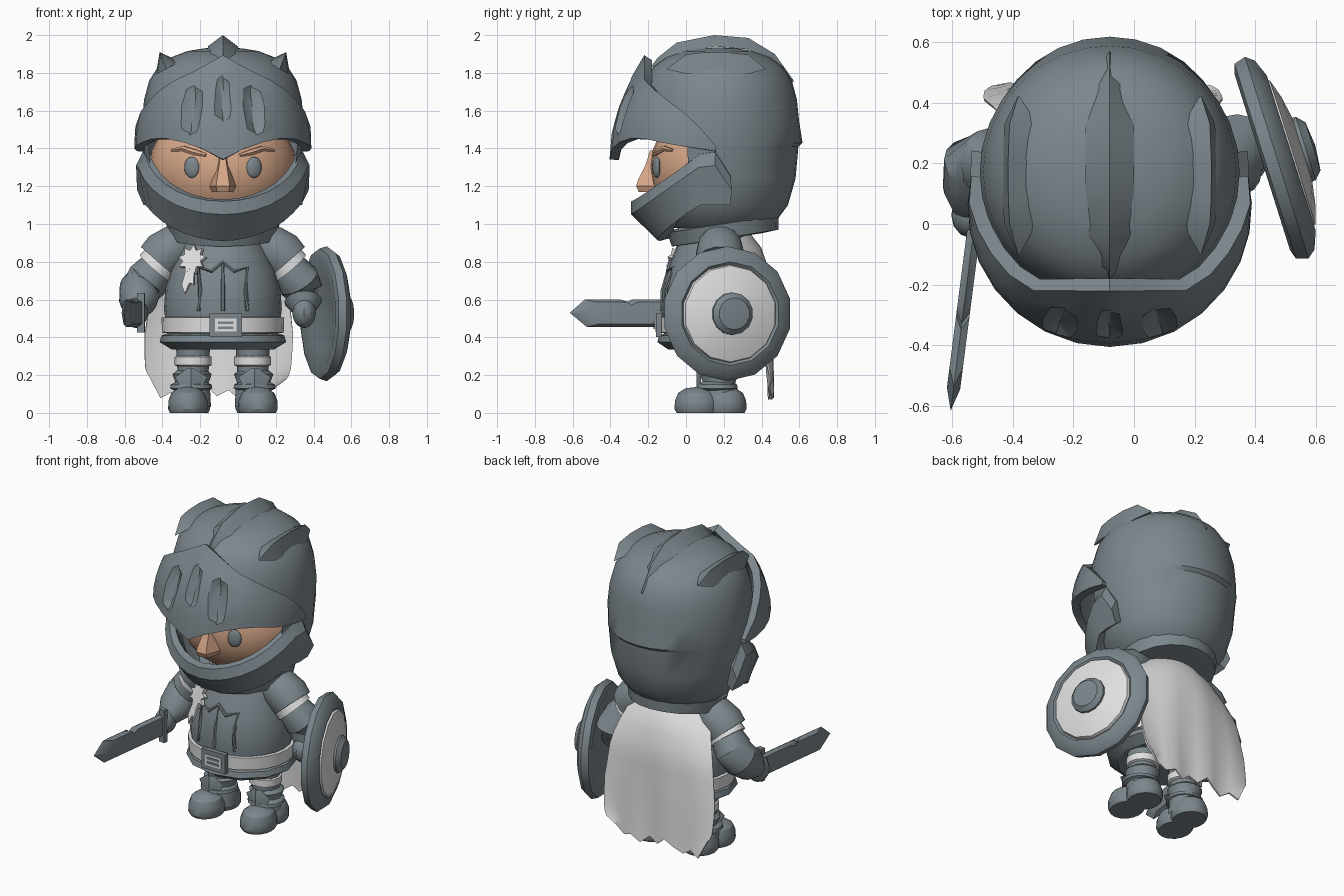
import bpy, bmesh
from math import sin, cos, pi, radians, sqrt
from mathutils import Vector, Matrix

cube = bpy.data.objects.get("Cube")
if cube:
    bpy.data.objects.remove(cube)


def material(name, rgb):
    m = bpy.data.materials.new(name)
    m.use_nodes = True
    m.diffuse_color = (*rgb, 1)
    m.node_tree.nodes["Principled BSDF"].inputs["Base Color"].default_value = (*rgb, 1)
    return m


STEEL = material("steel grey", (0.20, 0.24, 0.265))
WHITE = material("white", (0.75, 0.75, 0.75))
SKIN = material("skin", (0.68, 0.39, 0.25))
CX, HY, BY = -0.08, 0.17, 0.15      # symmetry axis, head centre, body centre
parts = []


def build(name, rings, mat, loop=True, caps=False, cut=None, mx=None):
    """Bridge a list of point rings into a mesh object."""
    bm = bmesh.new()
    rows = [[bm.verts.new(p) for p in ring] for ring in rings]
    n = len(rows[0])
    for a, b in zip(rows, rows[1:]):
        for j in range(n if loop else n - 1):
            k = (j + 1) % n
            bm.faces.new((a[j], a[k], b[k], b[j]))
    if caps:
        bm.faces.new(rows[0])
        bm.faces.new(rows[-1])
    bmesh.ops.remove_doubles(bm, verts=bm.verts, dist=1e-5)
    if cut:
        gone = [f for f in bm.faces if cut(f.calc_center_median())]
        bmesh.ops.delete(bm, geom=gone, context='FACES')
    if mx:
        bm.transform(mx)
    bmesh.ops.recalc_face_normals(bm, faces=bm.faces)
    me = bpy.data.meshes.new(name)
    bm.to_mesh(me)
    bm.free()
    me.materials.append(mat)
    ob = bpy.data.objects.new(name, me)
    bpy.context.collection.objects.link(ob)
    parts.append(ob)
    return ob


def lathe(name, profile, mat, loc=(0, 0, 0), depth=1, seg=24, **kw):
    """Profile is a list of (radius, height)."""
    rings = [[(loc[0] + r * cos(a), loc[1] + r * sin(a) * depth, loc[2] + z)
              for a in (2 * pi * i / seg for i in range(seg))] for r, z in profile]
    return build(name, rings, mat, **kw)


def tube(name, pts, radii, mat, seg=12):
    pts = [Vector(p) for p in pts]
    rings = []
    for i, p in enumerate(pts):
        t = pts[min(i + 1, len(pts) - 1)] - pts[max(i - 1, 0)]
        q = t.to_track_quat('Z', 'Y')
        rings.append([p + q @ Vector((cos(a), sin(a), 0)) * radii[i]
                      for a in (2 * pi * k / seg for k in range(seg))])
    return build(name, rings, mat, caps=True)


def ball(name, loc, size, mat, seg=20, turn=0):
    rings = [[(size[0] * sin(b) * cos(a), size[1] * sin(b) * sin(a), size[2] * cos(b))
              for a in (2 * pi * i / seg for i in range(seg))] for b in (pi * j / 12 for j in range(13))]
    return build(name, rings, mat, mx=Matrix.Translation(loc) @ Matrix.Rotation(turn, 4, 'Z'))


def box(name, loc, size, mat, mx=None):
    corners = [(-1, -1), (1, -1), (1, 1), (-1, 1)]
    rings = [[(loc[0] + size[0] * x / 2, loc[1] + size[1] * y / 2, loc[2] + size[2] * z / 2)
              for x, y in corners] for z in (-1, 1)]
    return build(name, rings, mat, caps=True, mx=mx)


def interp(pairs, x):
    for (x0, y0), (x1, y1) in zip(pairs, pairs[1:]):
        if x <= x1:
            return y0 + (y1 - y0) * (x - x0) / (x1 - x0)
    return pairs[-1][1]


def bake(ob):
    dg = bpy.context.evaluated_depsgraph_get()
    me = bpy.data.meshes.new_from_object(ob.evaluated_get(dg))
    ob.modifiers.clear()
    ob.data = me


def around(r, a, z):
    return (CX + r * sin(a), HY - r * cos(a), z)


# Helmet shell with face opening and a lip at the back
shell = [(.26, .98), (.31, 1.02), (.37, 1.1), (.41, 1.24), (.425, 1.41), (.427, 1.43), (.428, 1.55), (.417, 1.66),
         (.39, 1.76), (.345, 1.83), (.28, 1.88), (.19, 1.915), (.1, 1.93), (0, 1.935)]
rings = [[around(r + (.05 * max(0, -cos(a) - .6) if z == 1.43 else 0), a, z)
          for a in (2 * pi * i / 32 for i in range(32))] for r, z in shell]
build("helmet_shell", rings, STEEL, cut=lambda c: 1.12 < c.z < 1.55 and c.y < 0.02)
lathe("helmet_collar", [(0, -.04), (.2, -.05), (.285, -.045), (.3, .03), (.22, .05)], STEEL, seg=20,
      mx=Matrix.Translation((CX, .2, .97)) @ Matrix.Rotation(radians(9), 4, 'X'))

# Jaw guard
rings = []
for i in range(-9, 10):
    a = radians(i * 11)
    s = min(1, abs(i) * 11 / 75)
    y = HY - .46 * cos(a)
    top = 1.25 if abs(i) == 9 else min(1.38, 1.12 + .7 * (y + .29))
    low = .91 + .19 * s * s
    rings.append([around(.41 - .01 * s, a, top + .01), around(.46 - .035 * s, a, top), around(.46, a, top - .07),
                  around(.31 + .11 * s, a, low), around(.2 + .18 * s, a, low + .03)])
build("jaw_guard", rings, STEEL, caps=True)

# Raised visor with three grooves
top_z = [(0, 1.88), (38, 1.73), (72, 1.56), (88, 1.41)]
low_z = [(0, 1.34), (16, 1.42), (38, 1.46), (60, 1.42), (88, 1.385)]
rings = []
for i in range(-8, 9):
    d = abs(i) * 11
    a = radians(i * 11)
    rb = .427 + .123 * cos(a)
    rt = min(.45, .37 / max(cos(a), .1), rb)
    z0, z1 = interp(low_z, d), interp(top_z, d)
    rings.append([around(rb + (rt - rb) * t * t, a, z0 + (z1 - z0) * t) for t in (0, .25, .5, .75, 1)])
visor = build("visor", rings, STEEL, loop=False)
solid = visor.modifiers.new("thickness", 'SOLIDIFY')
solid.thickness, solid.offset = .05, 0
cutters = []
for a, z, r in ((-.32, 1.6, .523), (0, 1.67, .508), (.32, 1.6, .523)):
    mx = Matrix.Translation(around(r, a, z)) @ Matrix.Rotation(a, 4, 'Z') @ Matrix.Rotation(radians(-20), 4, 'X')
    rim = [(0, .2), (.09, .14), (.09, -.14), (0, -.2), (-.09, -.14), (-.09, .14)]
    outer = [(x, -.03, h) for x, h in rim]
    inner = [(x * .04, .03, h * .5) for x, h in rim]
    c = build("groove_cutter", [outer, inner], STEEL, caps=True, mx=mx)
    c.hide_render = True
    mod = visor.modifiers.new("groove", 'BOOLEAN')
    mod.operation, mod.object = 'DIFFERENCE', c
    cutters.append(c)
bake(visor)
for c in cutters:
    parts.remove(c)
    bpy.data.objects.remove(c)

# Crest and side ridges
crest = [(-.18, 1.84), (-.15, 1.88), (-.05, 1.96), (.15, 2.0), (.33, 1.985), (.47, 1.9), (.57, 1.76)]
build("crest", [[(CX - w, HY + (y - HY) * .93, z - .06), (CX, y, z), (CX + w, HY + (y - HY) * .93, z - .06)]
                for (y, z), w in zip(crest, (.02, .06, .075, .08, .08, .07, .02))], STEEL, caps=True)
for s, side in ((-1, "right"), (1, "left")):
    rings = [[(CX + s * (.3 - .07 * k), y, 1.82 + .04 * k), (CX + s * (.3 + .035 * k), y, 1.82 + .09 * k),
              (CX + s * (.3 + .055 * k), y, 1.82 - .03 * k)]
             for y, k in ((-.1, .05), (0, .85), (.08, .97), (.2, 1), (.33, .85), (.42, .05))]
    build(side + "_ridge", rings, STEEL, caps=True)


# Face
def face_y(x, z):
    return HY - .36 * sqrt(1 - (x / .39) ** 2 - ((z - 1.3) / .34) ** 2)


ball("face", (CX, HY, 1.3), (.39, .36, .34), SKIN, seg=28)
nose = [(1.39, .02, .012, -.19), (1.31, .035, .02, -.215), (1.23, .07, .032, -.255), (1.2, .078, .036, -.264),
        (1.17, .06, .03, -.25)]
build("nose", [[(CX - b, -.14, z), (CX - f, y, z), (CX + f, y, z), (CX + b, -.14, z)]
               for z, b, f, y in nose], SKIN, caps=True)
for s, side in ((-1, "right"), (1, "left")):
    ball(side + "_eye", (CX + s * .165, face_y(.165, 1.3), 1.3), (.042, .018, .056), STEEL, turn=s * .35)
    arch = ((.09, 1.365), (.15, 1.38), (.21, 1.4), (.27, 1.39))
    tube(side + "_brow", [(CX + s * x, face_y(x, z), z) for x, z in arch], (.01, .017, .016, .008), SKIN, seg=6)

# Torso, belt, skirt
torso = [(.34, .27), (.42, .295), (.55, .312), (.65, .305), (.75, .28), (.85, .235), (.96, .18)]
lathe("torso", [(r, z) for z, r in torso], STEEL, (CX, BY, 0), .9, caps=True)
lathe("belt", [(.28, .42), (.322, .425), (.325, .505), (.28, .51)], WHITE, (CX, BY, 0), .9)
lathe("skirt", [(0, .35), (.27, .335), (.335, .375), (.325, .41), (.28, .425)], STEEL, (CX, BY, 0), .9, seg=12)
box("buckle", (-.065, -.145, .465), (.17, .03, .125), STEEL)
box("buckle_inset", (-.065, -.161, .465), (.115, .008, .07), WHITE)
for z in (.45, .478):
    box("buckle_prong", (-.065, -.167, z), (.08, .008, .014), STEEL)


def chest(x, z, lift=0):
    return (CX + x, BY - .9 * sqrt(interp(torso, z) ** 2 - x * x) - lift, z)


trim = [(-.13, .54), (-.12, .65), (-.13, .77), (-.06, .75), (0, .8), (.06, .75), (.13, .77), (.12, .65), (.13, .54)]
tube("chest_trim", [chest(*p) for p in trim], [.011] * len(trim), STEEL, seg=6)
tube("chest_fold", [chest(0, .54), chest(0, .65), chest(0, .79)], (.011, .011, .008), STEEL, seg=6)

# Medal
mx = Matrix.Translation(chest(-.16, .81, .03)) @ Matrix.Rotation(-.45, 4, 'Z') @ Matrix.Rotation(-.3, 4, 'X')
star = [(sin(pi * i / 9) * (.08, .052)[i % 2], cos(pi * i / 9) * (.08, .052)[i % 2]) for i in range(18)]
build("medal", [[(x, y, z) for x, z in star] for y in (-.012, .012)], WHITE, caps=True, mx=mx)
ribbon = [(-.025, -.05), (.02, -.05), (.03, -.14), (.005, -.13), (-.015, -.19), (-.04, -.14)]
build("medal_ribbon", [[(x, y - .005, z) for x, z in ribbon] for y in (-.006, .006)], WHITE, caps=True, mx=mx)

# Arms and legs
for s, side, elbow, hand in ((-1, "right", (.44, .19, .65), (.46, .03, .53)), (1, "left", (.42, .25, .65), (.43, .17, .53))):
    def P(x, y, z):
        return Vector((CX + s * x, y, z))

    elbow, hand = P(*elbow), P(*hand)
    tube(side + "_shoulder", [P(.1, .18, .94), P(.17, .18, .92), P(.25, .18, .88), P(.31, .18, .84), P(.345, .18, .80)],
         (.05, .095, .12, .128, .122), STEEL, seg=14)
    tube(side + "_arm_band", [P(.325, .18, .80), P(.355, .185, .765)], (.108, .112), WHITE)
    tube(side + "_arm", [P(.25, .18, .86), P(.35, .19, .76), P(.4, .2, .7), elbow,
                         elbow.lerp(hand, .5), elbow.lerp(hand, .9)], (.08, .1, .115, .112, .1, .06), STEEL, seg=16)
    ball(side + "_hand", hand, (.062, .075, .08), STEEL, seg=12)
    tube(side + "_thigh", [P(.158, .17, .18), P(.158, .17, .38)], (.08, .092), STEEL)
    lathe(side + "_knee_band", [(.08, -.03), (.098, -.022), (.098, .022), (.08, .03)], WHITE, P(.157, .17, .275), seg=14)
    lathe(side + "_boot_shaft", [(.1, .03), (.095, .13), (.088, .16), (.104, .205), (.08, .225)], STEEL,
          P(.163, .175, 0), seg=14)
    lathe(side + "_boot_cuff", [(.08, .115), (.112, .13), (.108, .15), (.08, .165)], STEEL, P(.168, .165, 0), seg=14)
    build(side + "_shin_plate", [[P(.168 + x * w, .08 - .025 * (1 - abs(x)), z) for x in (-1, 0, 1)]
                                 for z, w in ((.12, .05), (.19, .085), (.235, .02))], STEEL, loop=False)
    sole = [(0, 0), (.095, 0), (.105, .02), (.103, .065), (.088, .105), (.055, .13), (0, .138)]
    lathe(side + "_boot_toe", sole, STEEL, P(.185, .06, 0), 1.15, seg=16)
    lathe(side + "_boot_heel", sole, STEEL, P(.172, .205, 0), 1.1, seg=16)

# Sword
mx = Matrix.Translation((-.525, 0, .53)) @ Matrix.Rotation(radians(-7.3), 4, 'Z')
edge = [(-.02, -.075), (-.53, -.075), (-.62, 0), (-.54, .07), (-.35, .07), (-.33, .048), (-.29, .07), (-.02, .07)]
build("sword_blade", [[(x, y * (.4 + .6 * k), z * k) for y, z in edge] for x, k in ((-.022, .8), (0, 1), (.022, .8))],
      STEEL, caps=True, mx=mx)
box("sword_guard", (.015, -.03, 0), (.04, .03, .21), STEEL, mx)
box("sword_grip", (0, .04, 0), (.04, .16, .04), STEEL, mx)

# Round shield
mx = Matrix.Translation((.475, .22, .525)) @ Matrix.Rotation(radians(17.5), 4, 'Z') @ Matrix.Rotation(pi / 2, 4, 'Y')
disc = dict(seg=14, mx=mx)
lathe("shield_rim", [(0, -.01), (.2, -.03), (.31, -.055), (.345, -.045), (.357, -.005), (.335, .022), (.275, .045),
                     (.255, .03), (0, .05)], STEEL, **disc)
lathe("shield_ring", [(.262, .03), (.255, .05), (.19, .07), (.1, .085)], WHITE, **disc)
lathe("shield_boss", [(.115, .05), (.112, .095), (.085, .12), (0, .128)], STEEL, **disc)

# Ragged cape
half_w = [(0, .25), (.1, .31), (.3, .365), (.6, .395), (.85, .385), (1, .36)]
back_y = [(0, .34), (.1, .41), (.3, .455), (.6, .455), (1, .455)]
hem = (.15, .03, .06, .02, .05, .09, .04, .07, .02, .06, .04, .08, .13)
rings = []
for j in range(13):
    v = j / 12
    row = []
    for i, rag in enumerate(hem):
        u = i / 6 - 1
        row.append((-.09 - .02 * v + u * interp(half_w, v),
                    interp(back_y, v) - .1 * u * u * (1 - v) + .012 * v * sin(i * 1.6),
                    .95 - .9 * v + rag * v ** 6 - .04 * u * u * (1 - v)))
    rings.append(row)
cape = build("cape", rings, WHITE, loop=False)
cape.modifiers.new("thickness", 'SOLIDIFY').thickness = .01
bake(cape)

# Smooth shading with sharp edges kept
bpy.ops.object.select_all(action='DESELECT')
for ob in parts:
    ob.select_set(True)
bpy.context.view_layer.objects.active = parts[0]
bpy.ops.object.shade_smooth_by_angle(angle=radians(32))
